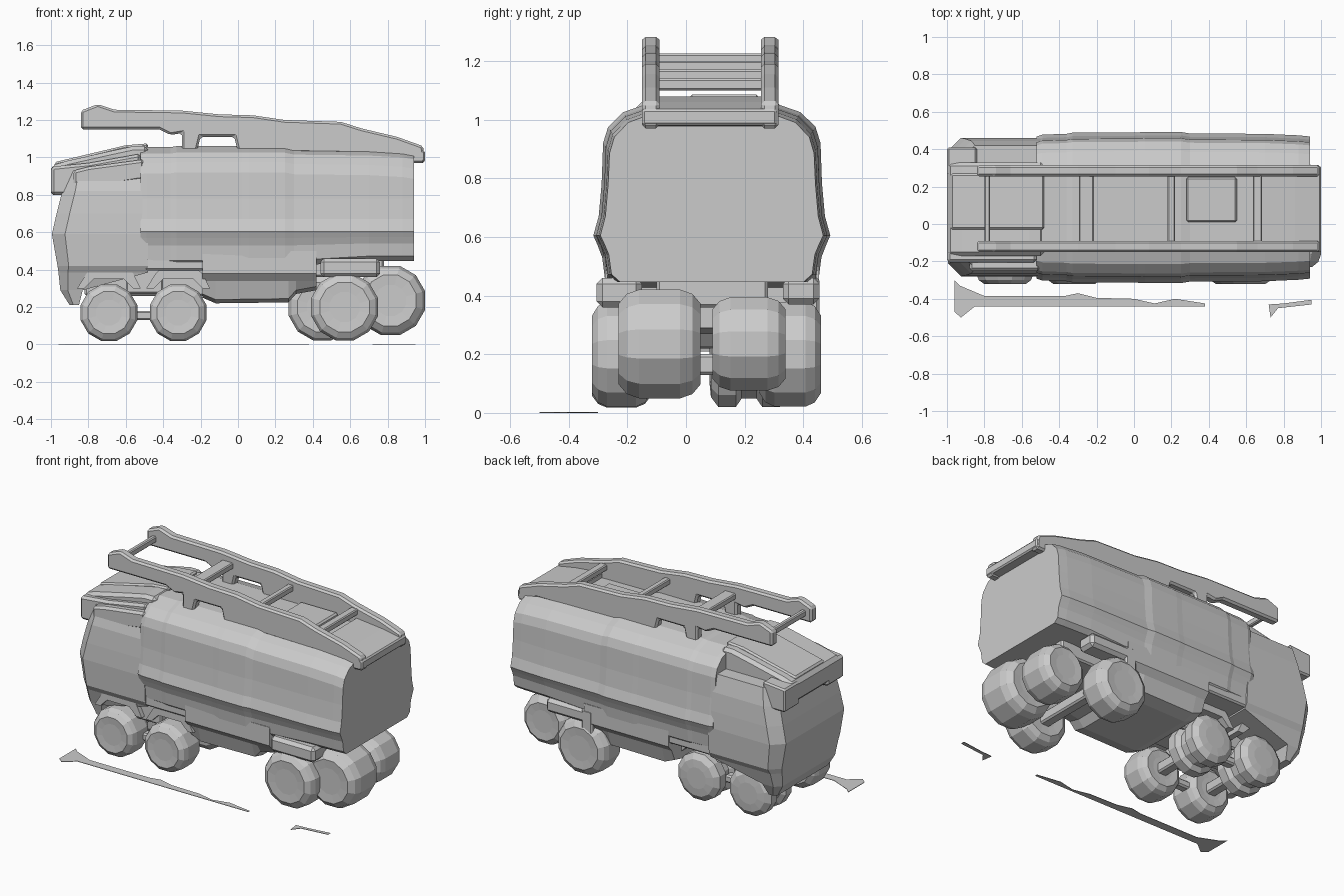
import bpy, bmesh, math

YC = 0.088  # centre line of the vehicle


def finish(name, bm, bevel=0.0):
    bmesh.ops.recalc_face_normals(bm, faces=bm.faces)
    me = bpy.data.meshes.new(name)
    bm.to_mesh(me)
    bm.free()
    ob = bpy.data.objects.new(name, me)
    bpy.context.collection.objects.link(ob)
    if bevel:
        m = ob.modifiers.new("bevel", "BEVEL")
        m.width = bevel
        m.segments = 1
    return ob


def loft(name, rings, bevel=0.0):
    bm = bmesh.new()
    rows = [[bm.verts.new(p) for p in r] for r in rings]
    n = len(rows[0])
    for a, b in zip(rows, rows[1:]):
        for i in range(n):
            bm.faces.new((a[i], a[(i + 1) % n], b[(i + 1) % n], b[i]))
    bm.faces.new(rows[0])
    bm.faces.new(rows[-1])
    return finish(name, bm, bevel)


def box(name, x0, x1, y0, y1, z0, z1, bevel=0.01):
    ring = lambda z: [(x0, y0, z), (x1, y0, z), (x1, y1, z), (x0, y1, z)]
    return loft(name, [ring(z0), ring(z1)], bevel)


def side_prism(name, pts, y0, y1, bevel=0.0):
    return loft(name, [[(x, y, z) for x, z in pts] for y in (y0, y1)], bevel)


def plan_ring(z, x0, x1, y0, y1, c):
    return [(x0 + c, y0, z), (x1, y0, z), (x1, y1, z),
            (x0 + c, y1, z), (x0, y1 - c, z), (x0, y0 + c, z)]


def wheel(name, x, z, profile, sides=12):
    rings = []
    for y, r in profile:
        rings.append([(x + r * math.cos(2 * math.pi * (i + .5) / sides), y,
                       z + r * math.sin(2 * math.pi * (i + .5) / sides)) for i in range(sides)])
    return loft(name, rings)


def tyre(y0, y1, r):
    w = y1 - y0
    return [(y0 + .004, r * .45), (y0, r * .74), (y0 + .1 * w, r * .92), (y0 + .25 * w, r),
            (y1 - .25 * w, r), (y1 - .1 * w, r * .92), (y1, r * .74), (y1 - .004, r * .45)]


# main body shell: half cross-section (half width, height), lofted along x
half = [(.33, .42), (.36, .45), (.37, .53), (.385, .57), (.40, .605), (.382, .67),
        (.372, .78), (.367, .91), (.35, .965), (.30, 1.015), (.20, 1.05)]
stations = [(-.52, .95, 0), (-.49, .975, .005), (-.36, .985, .005), (-.33, 1.0, .01),
            (.02, 1.005, .01), (.06, 1.01, .01), (.25, 1.01, .01), (.30, .99, 0),
            (.70, .985, -.005), (.88, .965, -.015), (.94, .95, -.025)]
rings = []
for x, s, dz in stations:
    def zz(z):
        low = .03 if x > .42 else 0
        return z + dz * (z > .8) + low * max(0, (.6 - z) / .2)
    right = [(x, YC - w * s, zz(z)) for w, z in half]
    left = [(x, YC + w * s, zz(z)) for w, z in reversed(half)]
    rings.append(right + left)
loft("body_shell", rings)

# lower skirt and belly between the axles
skirt = []
for x, z0 in ((-.19, .25), (-.12, .22), (.27, .225), (.31, .27), (.42, .29)):
    skirt.append([(x, YC - .22, z0), (x, YC - .30, z0 + .02), (x, YC - .33, .34), (x, YC - .365, .38),
                  (x, YC - .365, .50), (x, YC + .365, .50), (x, YC + .365, .38),
                  (x, YC + .33, .34), (x, YC + .30, z0 + .02), (x, YC + .22, z0)])
loft("lower_skirt", skirt)
box("skirt_front_filler", -.50, -.18, YC - .352, YC + .352, .395, .50)

# cab
loft("cab", [plan_ring(*a) for a in (
    (.21, -.90, -.85, -.20, .36, .02),
    (.29, -.95, -.83, -.22, .40, .04),
    (.385, -.96, -.48, -.25, .43, .05),
    (.42, -.965, -.48, -.27, .45, .06),
    (.59, -.995, -.48, -.28, .46, .07),
    (.70, -.97, -.48, -.275, .455, .07),
    (.82, -.94, -.48, -.265, .445, .07),
    (.93, -.92, -.48, -.235, .42, .07))])
side_prism("cab_roof", [(-1, .82), (-1, .955), (-.92, .98), (-.70, 1.03), (-.56, 1.06),
                        (-.48, 1.06), (-.48, .86), (-.90, .81)], -.17, .33, .02)
side_prism("roof_ridge", [(-.98, .93), (-.98, .975), (-.60, 1.065), (-.48, 1.075), (-.48, .93)],
           -.03, .27, .01)
side_prism("visor_side_block", [(-1, .80), (-1, .95), (-.84, .965), (-.84, .80)], .26, .41, .01)
side_prism("visor_front_block", [(-1, .80), (-1, .95), (-.80, .97), (-.52, 1.02), (-.52, .86), (-.9, .80)],
           -.205, -.03, .015)
side_prism("visor_flank", [(-.88, .82), (-.88, .93), (-.80, .95), (-.50, .99), (-.50, .88)],
           -.25, -.15, .015)

# chassis, axles and fenders
box("front_chassis", -.82, -.15, -.06, .20, .26, .43)
box("front_fender_panel", -.60, -.40, -.22, -.10, .27, .42)
box("rear_chassis", .38, .78, -.10, .28, .36, .50)
for x in (-.69, -.32, .57):
    box("axle", x - .035, x + .035, -.18, .30, .13, .20)
box("rear_fender_near", .44, .76, -.305, -.15, .36, .46, .02)
box("rear_fender_far", .40, .70, .33, .455, .37, .46, .02)
box("rear_skirt_corner", .36, .44, .36, .455, .24, .46)
for y0, y1 in ((-.25, -.15), (.18, .32)):
    for x in (-.69, -.32):
        side_prism("front_wheel_arch", [(x - .17, .30), (x - .12, .38), (x - .08, .42), (x + .08, .42),
                                        (x + .13, .38), (x + .17, .30), (x + .13, .30), (x + .08, .35),
                                        (x - .08, .35), (x - .13, .30)], y0, y1)
for y in (-.18, .20):
    box("wheel_link", -.58, -.44, y - .03, y + .03, .13, .18)

# wheels
for x in (-.69, -.32):
    wheel("front_wheel_near", x, .17, tyre(-.32, -.12, .157))
    wheel("front_wheel_far", x, .17, [(.08, .07), (.085, .12), (.11, .155), (.17, .155), (.19, .125),
                                     (.24, .125), (.26, .155), (.32, .155), (.345, .12), (.35, .07)])
wheel("rear_wheel_near", .57, .20, tyre(-.32, -.12, .185))
wheel("rear_wheel_far", .45, .20, tyre(.25, .46, .185))
wheel("tail_wheel_near", .815, .235, tyre(-.23, .05, .192))
wheel("tail_wheel_far", .80, .235, tyre(.09, .34, .165))

# roof ladder: two side rails with legs
rail = [(-.84, 1.15), (-.84, 1.25), (-.75, 1.285), (-.66, 1.255), (-.30, 1.25), (-.10, 1.23), (.08, 1.225),
        (.25, 1.20), (.55, 1.19), (.66, 1.155), (.85, 1.11), (.99, 1.06), (1, .97), (.93, .97),
        (.86, 1.02), (.60, 1.02), (.0, 1.03), (-.02, 1.11), (-.20, 1.11), (-.22, 1.03), (-.30, 1.03),
        (-.30, 1.13), (-.36, 1.12), (-.42, 1.15)]
for y0, y1 in ((-.150, -.09), (.255, .315)):
    side_prism("ladder_rail", rail, y0, y1, .012)

# ladder rungs
for x, w, z in ((-.785, .03, 1.205), (-.255, .08, 1.18), (.20, .04, 1.15), (.66, .05, 1.12)):
    box("ladder_rung", x - w / 2, x + w / 2, -.11, .28, z - .02, z + .02, .006)

# rear deck plate and roof hatch
side_prism("rear_deck", [(.67, 1.0), (.67, 1.08), (.86, 1.06), (1, 1.035), (1, .98), (.93, .975)],
           -.15, .31, .008)
box("roof_hatch", .28, .55, .01, .25, 1.03, 1.085)

# thin flat strips lying on the ground beside the vehicle
long_strip = [(-.96, -.30), (-.93, -.33), (-.80, -.385), (-.37, -.385), (-.30, -.37), (-.20, -.395),
              (0, -.40), (.11, -.425), (.22, -.40), (.38, -.425), (.38, -.44), (-.85, -.44),
              (-.925, -.50), (-.96, -.47)]
short_strip = [(.72, -.43), (.80, -.425), (.95, -.405), (.95, -.43), (.77, -.45), (.73, -.50)]
for pts in (long_strip, short_strip):
    loft("ground_strip", [[(x, y, z) for x, y in pts] for z in (0, .003)])
